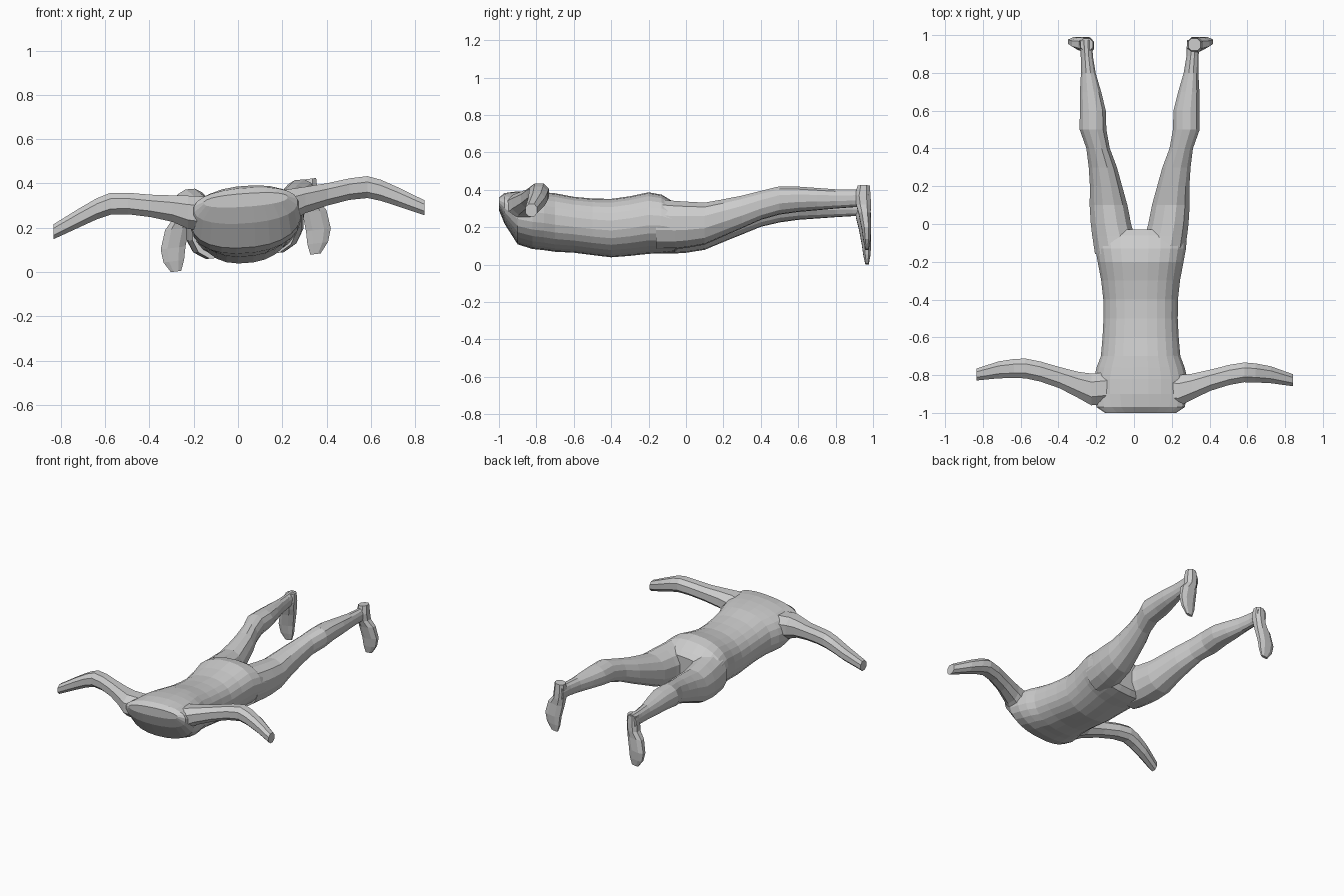
import bpy, bmesh
from math import cos, sin, pi, copysign


def loft(name, axis, rows, sides, power=2.0, mid=0.0, side=1, slope=0.0, yaw=0.0):
    """Rings (t, a, b, half_a, half_b) along an axis; x is mirrored by side, z tilted by slope."""
    bm = bmesh.new()
    rings = []
    for t, a, b, ha, hb in rows:
        ring = []
        for i in range(sides):
            ang = 2 * pi * (i + 0.5) / sides
            c, s = cos(ang), sin(ang)
            u = a + ha * copysign(abs(c) ** (2 / power), c)
            v = b + hb * copysign(abs(s) ** (2 / power), s)
            x, y, z = {'x': (t, u, v), 'y': (u, t, v), 'z': (u, v, t)}[axis]
            ring.append(bm.verts.new((mid + side * x, y + side * yaw * x, z + side * slope * x)))
        rings.append(ring)
    for r, q in zip(rings, rings[1:]):
        for i in range(sides):
            j = (i + 1) % sides
            bm.faces.new((r[i], r[j], q[j], q[i]))
    bm.faces.new(rings[0])
    bm.faces.new(rings[-1])
    bmesh.ops.recalc_face_normals(bm, faces=bm.faces)
    me = bpy.data.meshes.new(name)
    bm.to_mesh(me)
    bm.free()
    ob = bpy.data.objects.new(name, me)
    bpy.context.collection.objects.link(ob)
    return ob


# Torso, from the shoulder line back to the hips
torso = loft("body", 'y', [
    (-1.00, 0, .325, .19, .03), (-.97, 0, .300, .235, .08), (-.90, 0, .250, .25, .14),
    (-.82, 0, .237, .25, .152), (-.76, 0, .232, .235, .153), (-.70, 0, .225, .212, .155),
    (-.60, 0, .213, .203, .148), (-.50, 0, .202, .198, .150), (-.40, 0, .195, .199, .155),
    (-.30, 0, .206, .210, .158), (-.20, 0, .222, .229, .163), (-.13, 0, .217, .242, .155),
    (-.06, 0, .200, .247, .130), (-.03, 0, .20, .22, .10)],
    24, 2.3, mid=.035, slope=.07)

# Mirrored limb profiles
LEG = [(-.16, .125, .205, .115, .135), (-.06, .14, .20, .115, .13), (0, .152, .20, .110, .125),
       (.10, .165, .205, .103, .113), (.20, .178, .235, .088, .100), (.30, .195, .265, .077, .088),
       (.40, .220, .298, .064, .078), (.50, .247, .322, .073, .076), (.60, .248, .328, .071, .068),
       (.70, .260, .328, .058, .060), (.80, .272, .328, .040, .052), (.89, .280, .330, .033, .048),
       (.975, .285, .333, .036, .048)]
FOOT = [(.385, .285, .95, .035, .035), (.33, .285, .945, .042, .045), (.28, .29, .95, .042, .042),
        (.235, .31, .955, .058, .034), (.15, .328, .965, .06, .027), (.09, .325, .967, .05, .02),
        (.042, .315, .968, .025, .01)]
ARM = [(.14, -.87, .27, .09, .085), (.23, -.88, .285, .09, .080), (.30, -.857, .306, .074, .064),
       (.40, -.82, .325, .06, .054), (.50, -.79, .342, .057, .052), (.58, -.775, .346, .056, .053),
       (.64, -.777, .328, .054, .051), (.72, -.785, .292, .048, .046), (.838, -.812, .236, .034, .036)]

# Legs, feet and arms on both sides
parts = []
for side, word in ((-1, "left"), (1, "right")):
    parts.append(loft(word + "_leg", 'y', LEG, 12, 2.2, .03, side, .085))
    parts.append(loft(word + "_foot", 'z', FOOT, 8, 2.3, .035, side, .125))
    parts.append(loft(word + "_arm", 'x', ARM, 8, 2.3, .004, side, .065, -.018))

# Fuse the limbs into one skin
for p in parts:
    m = torso.modifiers.new("join_" + p.name, 'BOOLEAN')
    m.operation = 'UNION'
    m.solver = 'EXACT'
    m.object = p
dg = bpy.context.evaluated_depsgraph_get()
fused = bpy.data.meshes.new_from_object(torso.evaluated_get(dg))
torso.modifiers.clear()
torso.data = fused
for p in parts:
    bpy.data.objects.remove(p)
